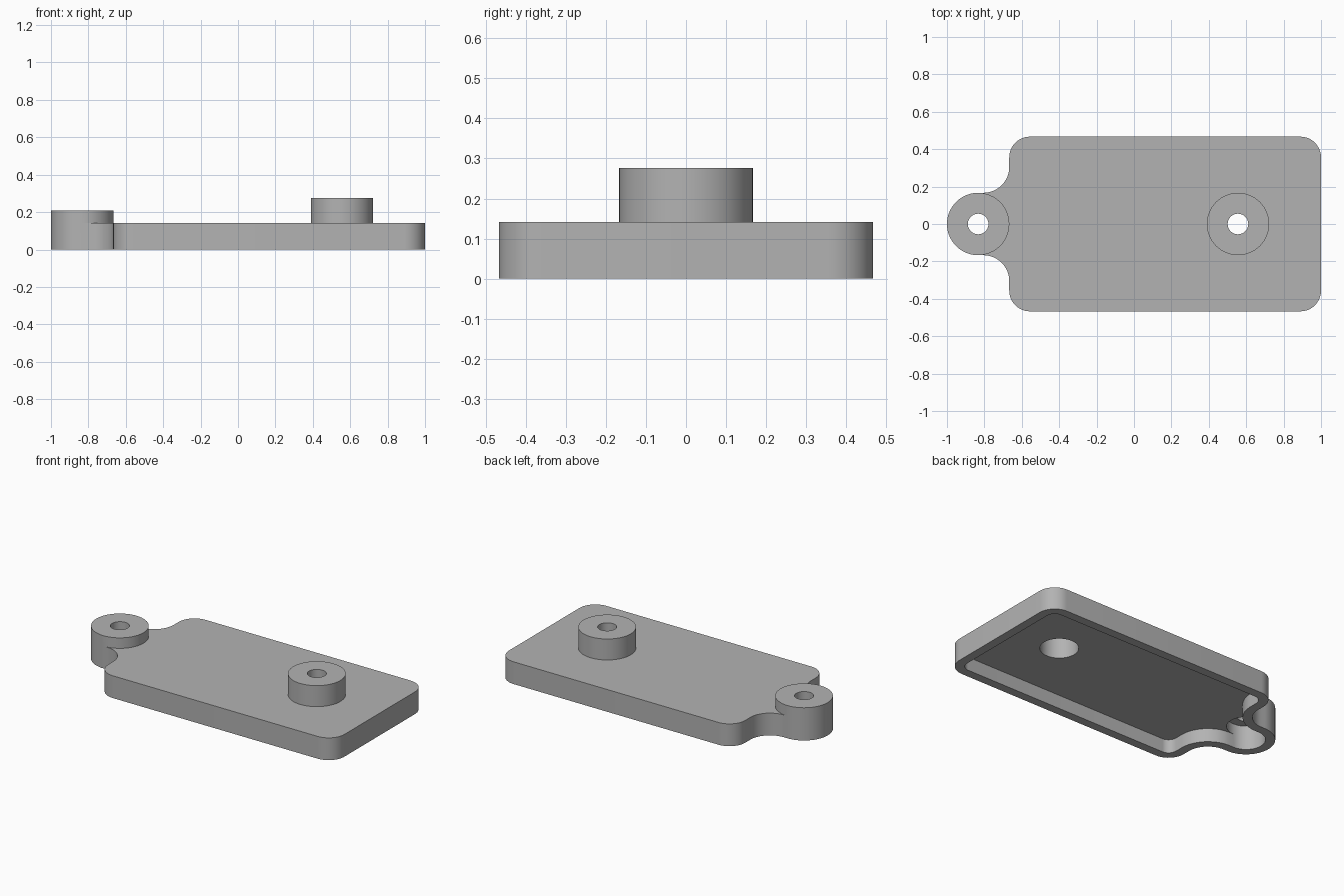
import bpy, bmesh
from math import cos, sin, radians

cube = bpy.data.objects.get("Cube")
if cube:
    bpy.data.objects.remove(cube)

# Main dimensions
WALL = 0.056
PLATE_TOP, TAB_TOP, POST_TOP = 0.142, 0.209, 0.276
LEFT, HALF_W = -0.667, 0.467
CORNER, FILLET = 0.111, 0.139
BOSS_R, BORE_R = 0.1667, 0.055
TAB_X, POST_X = -0.8333, 0.556
EPS = 0.05

grey = bpy.data.materials.new("mid grey")
grey.use_nodes = True
colour = (0.45, 0.45, 0.45, 1)
grey.diffuse_color = colour
grey.node_tree.nodes["Principled BSDF"].inputs["Base Color"].default_value = colour


def arc(cx, cy, r, start, end, steps):
    angles = [radians(start + (end - start) * i / steps) for i in range(steps + 1)]
    return [(cx + r * cos(a), cy + r * sin(a)) for a in angles]


def circle(cx, r):
    return arc(cx, 0, r, 0, 360, 64)[:-1]


def outline(inset):
    """Rounded plate with a filleted round tab, shrunk by the inset."""
    r, y = CORNER - inset, HALF_W - CORNER
    xr, xl = 1 - CORNER, LEFT + CORNER
    fx, fy, fr = LEFT - FILLET, BOSS_R + FILLET, FILLET + inset
    return (arc(xr, -y, r, -90, 0, 12) + arc(xr, y, r, 0, 90, 12)
            + arc(xl, y, r, 90, 180, 12) + arc(fx, fy, fr, 0, -90, 16)
            + arc(TAB_X, 0, BOSS_R - inset, 90, 270, 32)
            + arc(fx, -fy, fr, 90, 0, 16) + arc(xl, -y, r, 180, 270, 12))


def prism(name, points, z0, z1):
    bm = bmesh.new()
    base = bm.faces.new([bm.verts.new((x, y, z0)) for x, y in points])
    top = bmesh.ops.extrude_face_region(bm, geom=[base])["geom"]
    bmesh.ops.translate(bm, vec=(0, 0, z1 - z0),
                        verts=[v for v in top if isinstance(v, bmesh.types.BMVert)])
    bmesh.ops.recalc_face_normals(bm, faces=bm.faces)
    mesh = bpy.data.meshes.new(name)
    bm.to_mesh(mesh)
    bm.free()
    mesh.materials.append(grey)
    obj = bpy.data.objects.new(name, mesh)
    bpy.context.collection.objects.link(obj)
    return obj


def combine(target, tool, operation):
    mod = target.modifiers.new(operation, "BOOLEAN")
    mod.operation, mod.solver, mod.object = operation, "EXACT", tool
    bpy.context.view_layer.objects.active = target
    bpy.ops.object.modifier_apply(modifier=mod.name)
    bpy.data.objects.remove(tool)


# Solid plate with its two raised bosses
cover = prism("cover_plate", outline(0), 0, PLATE_TOP)
combine(cover, prism("tab_boss", circle(TAB_X, BOSS_R), 0, TAB_TOP), "UNION")
combine(cover, prism("post_boss", circle(POST_X, BOSS_R), 0.1, POST_TOP), "UNION")

# Hollow underside, boss wells and through bores
combine(cover, prism("pocket", outline(WALL), -EPS, PLATE_TOP - WALL), "DIFFERENCE")
for x, top in ((TAB_X, TAB_TOP), (POST_X, POST_TOP)):
    combine(cover, prism("well", circle(x, BOSS_R - WALL), -EPS, top - WALL), "DIFFERENCE")
    combine(cover, prism("bore", circle(x, BORE_R), -EPS, top + EPS), "DIFFERENCE")

# Smooth curved walls, crisp edges
bpy.ops.object.select_all(action="DESELECT")
cover.select_set(True)
bpy.context.view_layer.objects.active = cover
bpy.ops.object.shade_smooth_by_angle(angle=radians(30))
